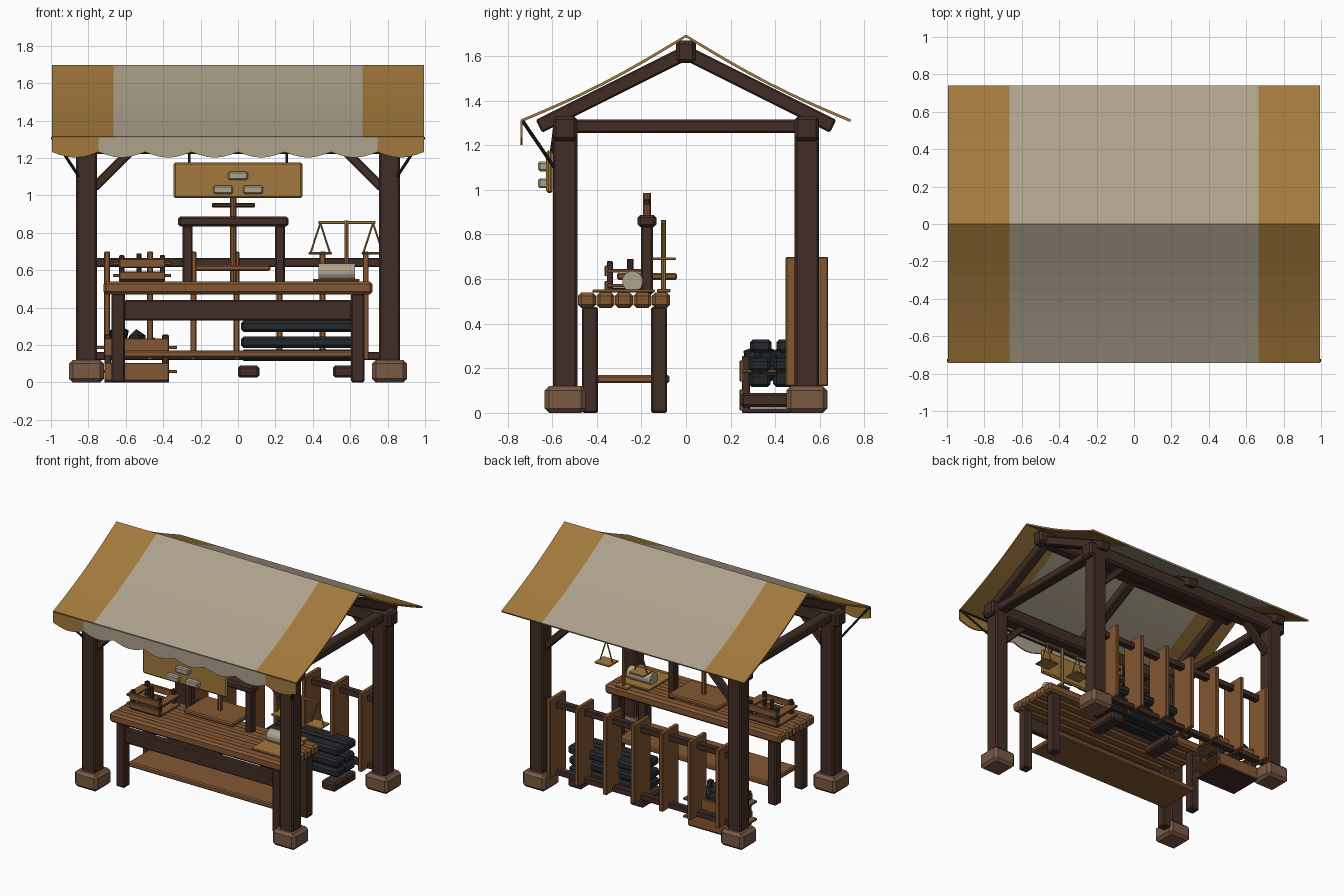
import bpy, bmesh, math, random
from mathutils import Vector

if "Cube" in bpy.data.objects:
    bpy.data.objects.remove(bpy.data.objects["Cube"])

random.seed(4)


def material(name, r, g, b):
    m = bpy.data.materials.new(name)
    m.diffuse_color = (r, g, b, 1)
    m.use_nodes = True
    m.node_tree.nodes["Principled BSDF"].inputs["Base Color"].default_value = m.diffuse_color
    return m


DARK = material("dark_wood", 0.055, 0.027, 0.019)
WOOD = material("warm_wood", 0.23, 0.095, 0.033)
GOLD = material("ochre", 0.36, 0.19, 0.045)
CLOTH = material("canvas", 0.42, 0.36, 0.26)
STONE = material("footing", 0.19, 0.10, 0.06)
IRON = material("iron", 0.018, 0.021, 0.025)


def finish(name, bm, *mats):
    me = bpy.data.meshes.new(name)
    bmesh.ops.recalc_face_normals(bm, faces=bm.faces)
    bm.to_mesh(me)
    bm.free()
    ob = bpy.data.objects.new(name, me)
    bpy.context.collection.objects.link(ob)
    for m in mats:
        me.materials.append(m)
    return ob


def box(name, x, y, z, mat, bevel=0.008):
    """Chamfered box from three (low, high) ranges."""
    bm = bmesh.new()
    bmesh.ops.create_cube(bm, size=1)
    for v in bm.verts:
        v.co = Vector([(a + b) / 2 + c * (b - a) for c, (a, b) in zip(v.co, (x, y, z))])
    if bevel:
        bmesh.ops.bevel(bm, geom=bm.edges[:], offset=bevel, segments=1, affect='EDGES')
    return finish(name, bm, mat)


def beam(name, p, q, w, h, mat, bevel=0.008):
    """Chamfered timber between two points."""
    p, q = Vector(p), Vector(q)
    d = q - p
    ob = box(name, (-w / 2, w / 2), (-h / 2, h / 2), (-d.length / 2, d.length / 2), mat, bevel)
    ob.rotation_euler = d.to_track_quat('Z', 'Y').to_euler()
    ob.location = (p + q) / 2
    return ob


def rod(name, p, q, r, mat, sides=8):
    p, q = Vector(p), Vector(q)
    d = q - p
    bm = bmesh.new()
    bmesh.ops.create_cone(bm, cap_ends=True, segments=sides, radius1=r, radius2=r, depth=d.length)
    ob = finish(name, bm, mat)
    ob.rotation_euler = d.to_track_quat('Z', 'Y').to_euler()
    ob.location = (p + q) / 2
    return ob


def around(c, r):
    return (c - r, c + r)


# Posts, footings, knee braces, plates
for sy in (-1, 1):
    y = 0.542 * sy
    for sx in (-1, 1):
        x = 0.81 * sx
        box("footing", around(x, 0.093), around(y, 0.092), (0, 0.12), STONE, 0.02)
        box("post", around(x, 0.055), around(y, 0.055), (0.1, 1.3), DARK, 0.01)
        beam("knee_brace", (0.77 * sx, y, 1.04), (0.57 * sx, y, 1.24), 0.05, 0.05, DARK)
    box("eave_plate", (-0.9, 0.9), around(y, 0.055), (1.22, 1.33), DARK, 0.015)
    # Rafters
    for x in (-0.81, 0, 0.81):
        beam("rafter", (x, 0, 1.615), (x, 0.66 * sy, 1.285), 0.07, 0.065, DARK)
for x in (-0.81, 0.81):
    box("tie_beam", around(x, 0.04), (-0.52, 0.52), (1.255, 1.315), DARK)
box("ridge_beam", (-0.9, 0.9), (-0.045, 0.045), (1.57, 1.67), DARK, 0.015)

# Sagging striped canvas roof
bm = bmesh.new()
n = 8
profile = []
for i in range(-n, n + 1):
    t = abs(i) / n
    profile.append((0.738 * i / n, 1.69 - 0.38 * t - 0.022 * math.sin(math.pi * t)))
rows = [[bm.verts.new((x, y, z)) for y, z in profile] for x in (-0.995, -0.665, 0.665, 0.995)]
for k in range(3):
    for i in range(2 * n):
        f = bm.faces.new((rows[k][i], rows[k + 1][i], rows[k + 1][i + 1], rows[k][i + 1]))
        f.material_index = int(k != 1)
roof = finish("canvas_roof", bm, CLOTH, GOLD)
roof.modifiers.new("thickness", 'SOLIDIFY').thickness = 0.012
roof.modifiers["thickness"].offset = 0

# Scalloped valance
bm = bmesh.new()
steps = 6
cols = []
for i in range(8 * steps + 1):
    x = -0.995 + 1.99 * i / (8 * steps)
    low = 1.232 - 0.03 * abs(math.sin(math.pi * i / steps))
    cols.append((bm.verts.new((x, -0.738, 1.31)), bm.verts.new((x, -0.738, low))))
for i in range(8 * steps):
    f = bm.faces.new((cols[i][0], cols[i][1], cols[i + 1][1], cols[i + 1][0]))
    f.material_index = int(i < steps or i >= 7 * steps)
val = finish("valance", bm, CLOTH, GOLD)
val.modifiers.new("thickness", 'SOLIDIFY').thickness = 0.01
val.modifiers["thickness"].offset = 0

# Awning irons
rod("awning_rod", (-1, -0.73, 1.306), (1, -0.73, 1.306), 0.007, IRON)
for s in (-1, 1):
    rod("awning_strut", (0.85 * s, -0.59, 1.1), (0.985 * s, -0.73, 1.305), 0.008, IRON)
    rod("sign_hanger", (0.26 * s, -0.605, 1.16), (0.26 * s, -0.59, 1.27), 0.007, IRON)

# Hanging sign with three raised bars
box("sign_board", (-0.345, 0.345), (-0.627, -0.598), (0.985, 1.177), GOLD, 0.01)
for x, z in ((0, 1.105), (-0.08, 1.03), (0.08, 1.03)):
    box("sign_bar", around(x, 0.053), (-0.663, -0.62), around(z, 0.022), CLOTH)

# Counter
for i in range(5):
    y = -0.484 + i * 0.083
    box("counter_plank", (-0.72, 0.72), (y, y + 0.081), (0.47, 0.54), WOOD, 0.015)
for x in (-0.64, 0.64):
    for y in (-0.431, -0.121):
        box("counter_leg", around(x, 0.035), around(y, 0.036), (0, 0.475), DARK)
box("counter_apron", (-0.61, 0.61), (-0.455, -0.415), (0.33, 0.44), DARK)
box("counter_shelf", (-0.62, 0.62), (-0.4, -0.075), (0.133, 0.17), WOOD)

# Screw press
for x in (-0.27, 0.225):
    box("press_upright", around(x, 0.026), around(-0.175, 0.027), (0.53, 0.84), DARK)
box("press_crossbeam", (-0.32, 0.27), around(-0.175, 0.042), (0.833, 0.888), DARK, 0.012)
box("press_plate", (-0.23, 0.175), (-0.31, -0.04), (0.597, 0.628), WOOD)
rod("press_screw", (-0.025, -0.175, 0.54), (-0.025, -0.175, 0.985), 0.017, WOOD)
box("press_handle", (-0.14, 0.092), around(-0.175, 0.014), (0.935, 0.958), DARK, 0.005)

# Balance scale
rod("scale_post", (0.58, -0.1, 0.54), (0.58, -0.1, 0.865), 0.011, GOLD)
box("scale_foot", around(0.58, 0.05), around(-0.1, 0.03), (0.54, 0.556), GOLD, 0.004)
box("scale_beam", (0.43, 0.735), (-0.108, -0.092), (0.847, 0.863), GOLD, 0.003)
for x in (0.44, 0.722):
    box("scale_pan", around(x, 0.062), around(-0.1, 0.055), (0.685, 0.697), GOLD, 0.003)
    for s in (-1, 1):
        rod("scale_cord", (x, -0.1, 0.852), (x + 0.052 * s, -0.1, 0.692), 0.005, GOLD, 6)

# Cloth roll on its board
box("roll_board", (0.4, 0.65), (-0.42, -0.14), (0.54, 0.554), GOLD, 0.004)
rod("cloth_roll", (0.43, -0.24, 0.59), (0.625, -0.24, 0.59), 0.047, CLOTH, 14)


def crate(label, x, y, z, slats, end, post):
    """Slatted crate: slats are z-ranges, end is the end board half width."""
    box(label + "_base", x, y, (z, z + 0.02), DARK, 0.003)
    for px in (x[0] + post, x[1] - post):
        for py in (y[0] + post, y[1] - post):
            box(label + "_post", around(px, post), around(py, post), (z, slats[-1][1] + 0.02), DARK, 0.004)
    for lo, hi in slats:
        for py in y:
            box(label + "_slat", x, around(py, 0.01), (lo, hi), WOOD, 0.004)
        for px in x:
            box(label + "_end_slat", around(px, end), y, around((lo + hi) / 2, 0.008), WOOD, 0.003)


crate("counter_crate", (-0.635, -0.39), (-0.355, -0.16), 0.54, ((0.55, 0.592), (0.613, 0.66)), 0.033, 0.014)
rod("crate_peg", (-0.53, -0.25, 0.55), (-0.53, -0.25, 0.69), 0.014, DARK)
crate("floor_crate", (-0.715, -0.37), (0.25, 0.5), 0.0, ((0.01, 0.105), (0.14, 0.235)), 0.045, 0.018)

# Coal lumps in the floor crate
for i in range(9):
    bm = bmesh.new()
    bmesh.ops.create_icosphere(bm, subdivisions=1, radius=0.055)
    for v in bm.verts:
        v.co *= random.uniform(0.8, 1.15)
    lump = finish("coal_lump", bm, IRON)
    lump.location = (-0.64 + 0.095 * (i % 3), 0.31 + 0.065 * (i // 3), (0.25, 0.225, 0.19)[i % 3])

# Iron bar stack on skids
for x in (0.057, 0.565):
    box("stack_skid", around(x, 0.057), (0.245, 0.5), (0.025, 0.09), DARK, 0.012)
for z, ys in ((0.145, (0.33, 0.44)), (0.215, (0.33, 0.44)), (0.3, (0.335, 0.455))):
    for y in ys:
        box("iron_bar", (0.015, 0.62), around(y, 0.049), around(z, 0.03), IRON, 0.014)

# Back fence
for lo, hi in ((0.12, 0.162), (0.618, 0.664)):
    box("fence_rail", (-0.77, 0.77), around(0.542, 0.023), (lo, hi), DARK, 0.005)
for i in range(7):
    box("fence_slat", around(-0.7 + 0.2305 * i, 0.016), (0.447, 0.637), (0.12, 0.7), WOOD, 0.005)
